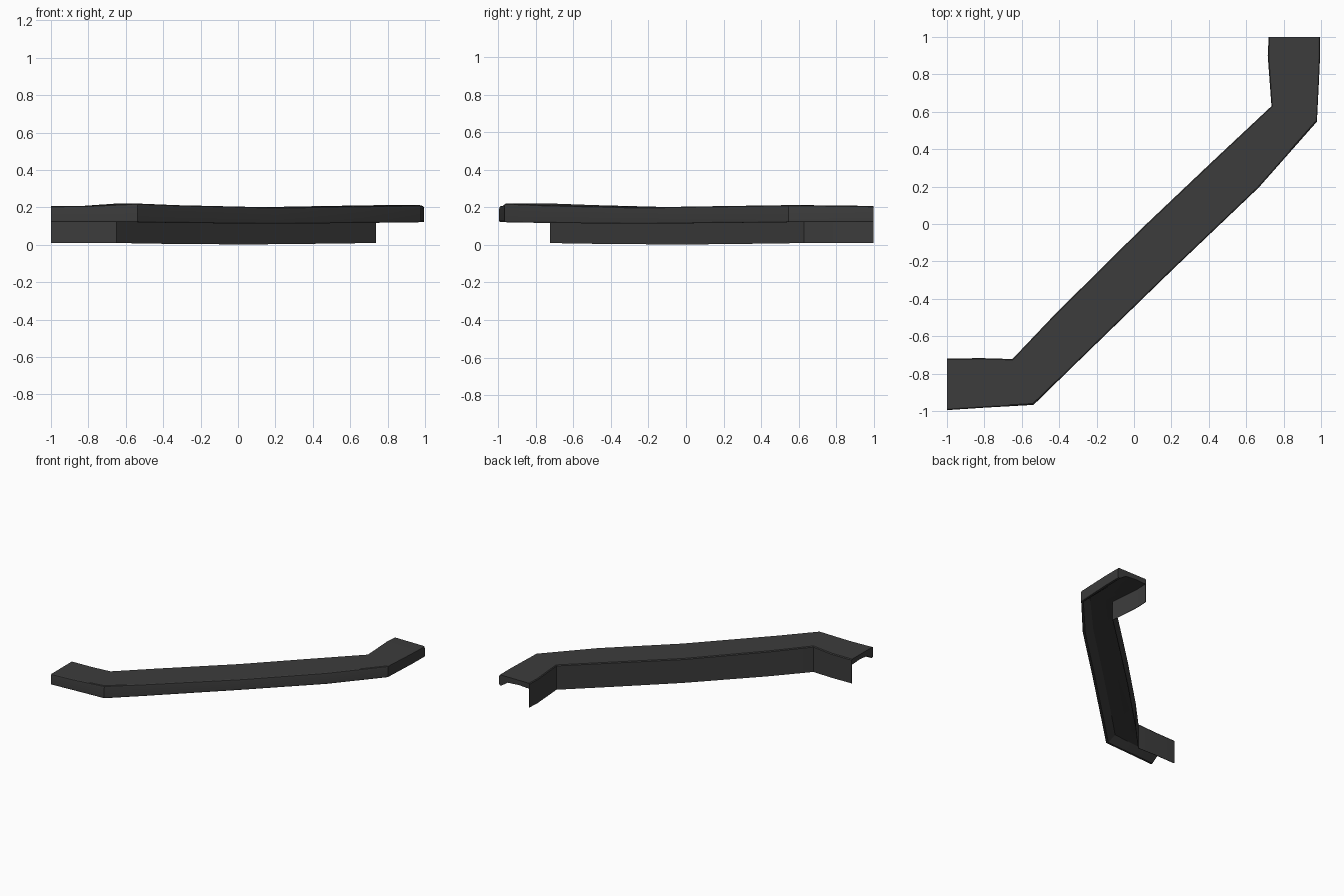
import bpy, bmesh, math

cube = bpy.data.objects.get("Cube")
if cube:
    bpy.data.objects.remove(cube, do_unlink=True)

mat = bpy.data.materials.new("charcoal")
mat.use_nodes = True
colour = (0.045, 0.045, 0.045, 1)
mat.diffuse_color = colour
mat.node_tree.nodes["Principled BSDF"].inputs["Base Color"].default_value = colour

# Stations along the strip: inner edge, outer edge, top shift, base shift
STATIONS = [
    ((-1, -.72), (-1, -.995), 0, 0),
    ((-.82, -.717), (-.8, -.982), .002, 0),
    ((-.65, -.722), (-.537, -.967), .014, 0),
    ((-.42, -.48), (-.32, -.755), .005, -.004),
    ((.04, -.025), (.205, -.245), -.007, -.008),
    ((.42, .335), (.667, .195), 0, -.004),
    ((.735, .63), (.978, .547), .005, 0),
    ((.715, .9), (.993, .85), .002, 0),
    ((.72, 1), (.995, 1), 0, 0),
]
MID = .15  # heights above this follow the top shift, below it the base shift

# Section: deep thin inner wall, flat top, rounded outer lip, hollowed underside
SECTION = [
    (0, .01), (0, .2), (.02, .207), (.97, .207), (.992, .203), (1, .193),
    (1, .128), (.99, .121), (.93, .121), (.72, .16), (.35, .168),
    (.1, .163), (.015, .165), (.015, .01)]

# Sweep the section through the stations
bm = bmesh.new()
rings = []
for inner, outer, top, base in STATIONS:
    rings.append([bm.verts.new((inner[0] + (outer[0] - inner[0]) * u,
                                inner[1] + (outer[1] - inner[1]) * u,
                                z + (top if z > MID else base)))
                  for u, z in SECTION])
for a, b in zip(rings, rings[1:]):
    for i in range(len(SECTION)):
        j = (i + 1) % len(SECTION)
        bm.faces.new((a[i], a[j], b[j], b[i]))
bm.faces.new(rings[0])
bm.faces.new(rings[-1][::-1])
bmesh.ops.recalc_face_normals(bm, faces=bm.faces)
mesh = bpy.data.meshes.new("trim_strip")
bm.to_mesh(mesh)
bm.free()
mesh.materials.append(mat)
strip = bpy.data.objects.new("trim_strip", mesh)
bpy.context.collection.objects.link(strip)
bpy.ops.object.select_all(action="DESELECT")
strip.select_set(True)
bpy.context.view_layer.objects.active = strip
bpy.ops.object.shade_smooth_by_angle(angle=math.radians(18))
